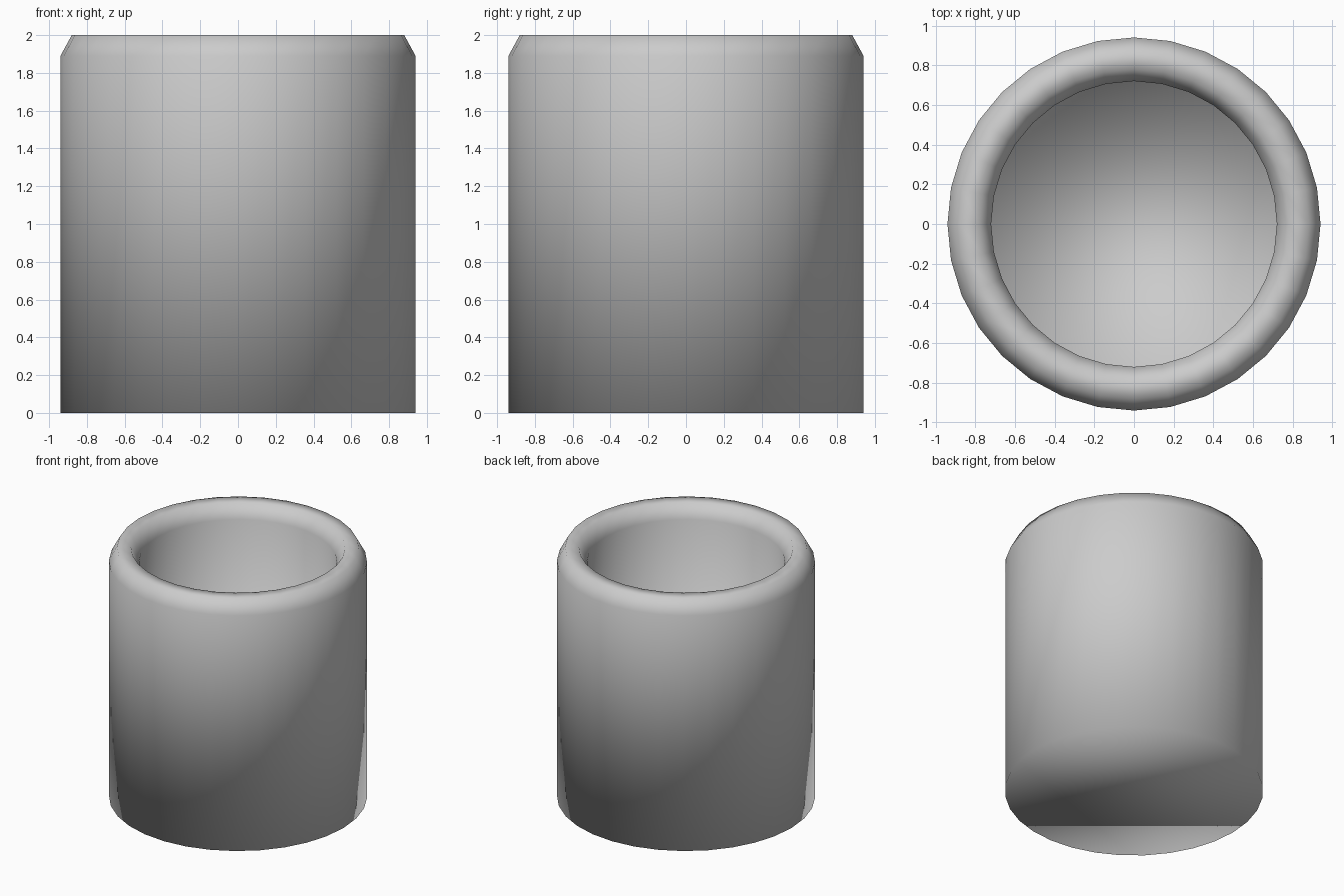
import bpy, bmesh
from math import cos, sin, pi

if "Cube" in bpy.data.objects:
    bpy.data.objects.remove(bpy.data.objects["Cube"])

SEGMENTS = 32

# Cup profile (radius, height): outer base, chamfered rim, inner wall, floor
profile = [(0.94, 0), (0.94, 1.89), (0.88, 2), (0.78, 2), (0.72, 1.89), (0.72, 0.2)]

bm = bmesh.new()
rings = [[bm.verts.new((r * cos(2 * pi * i / SEGMENTS), r * sin(2 * pi * i / SEGMENTS), z))
          for i in range(SEGMENTS)] for r, z in profile]

# Walls and rim
for low, high in zip(rings, rings[1:]):
    for i in range(SEGMENTS):
        j = (i + 1) % SEGMENTS
        bm.faces.new((low[i], low[j], high[j], high[i]))

# Underside and inner floor
bm.faces.new(rings[0][::-1])
bm.faces.new(rings[-1])

# Soft shading across all edges
for face in bm.faces:
    face.smooth = True

mesh = bpy.data.meshes.new("cup")
bm.to_mesh(mesh)
bm.free()
cup = bpy.data.objects.new("cup", mesh)
bpy.context.collection.objects.link(cup)
